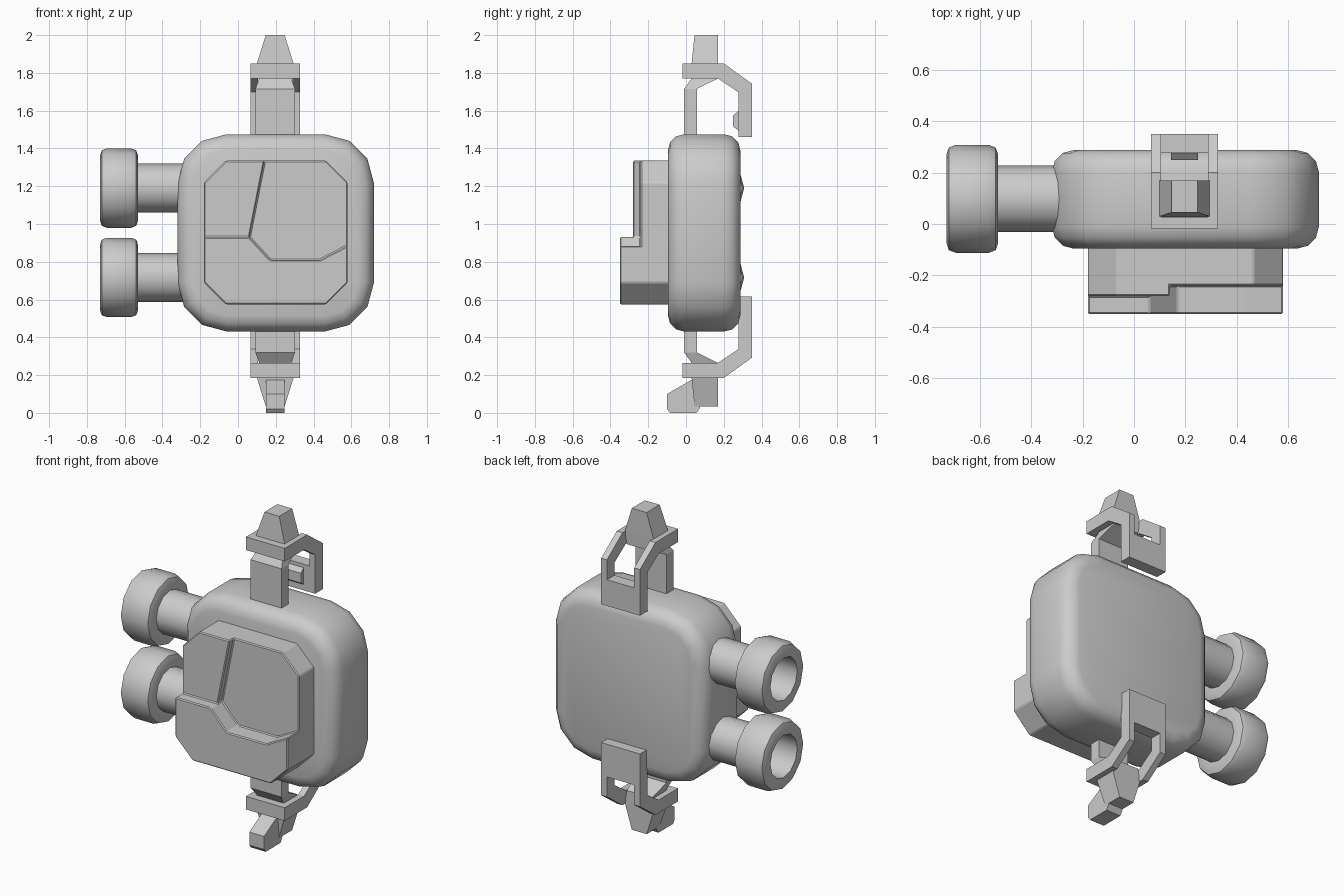
import bpy, bmesh
from math import sin, cos, pi, radians

if "Cube" in bpy.data.objects:
    bpy.data.objects.remove(bpy.data.objects["Cube"])

CX = 0.197          # centre line of body and clasps
MIRROR_Z = 2.035    # lower clasp = MIRROR_Z - z


def finish(bm, name, smooth=None):
    bmesh.ops.recalc_face_normals(bm, faces=bm.faces)
    me = bpy.data.meshes.new(name)
    bm.to_mesh(me)
    bm.free()
    ob = bpy.data.objects.new(name, me)
    bpy.context.collection.objects.link(ob)
    if smooth:
        activate(ob)
        bpy.ops.object.shade_smooth_by_angle(angle=radians(smooth))
    return ob


def activate(ob):
    bpy.ops.object.select_all(action='DESELECT')
    ob.select_set(True)
    bpy.context.view_layer.objects.active = ob


def skin(name, rings, smooth=None, caps=True):
    """Join closed rings of equal point count into a solid."""
    bm = bmesh.new()
    rows = [[bm.verts.new(p) for p in r] for r in rings]
    n = len(rows[0])
    for a, b in zip(rows, rows[1:]):
        for i in range(n):
            j = (i + 1) % n
            bm.faces.new((a[i], a[j], b[j], b[i]))
    if caps:
        bm.faces.new(rows[0])
        bm.faces.new(rows[-1])
    return finish(bm, name, smooth)


def prism_y(name, xz, y0, y1):
    return skin(name, [[(x, y, z) for x, z in xz] for y in (y0, y1)])


def prism_x(name, yz, x0, x1):
    return skin(name, [[(x, y, z) for y, z in yz] for x in (x0, x1)])


def apply_mods(ob):
    activate(ob)
    for m in list(ob.modifiers):
        bpy.ops.object.modifier_apply(modifier=m.name)


def cut(ob, cutter):
    cutter.hide_render = True
    m = ob.modifiers.new("cut", 'BOOLEAN')
    m.operation, m.object, m.solver = 'DIFFERENCE', cutter, 'EXACT'
    apply_mods(ob)
    bpy.data.objects.remove(cutter)


# Pillow-shaped body: rounded outline, soft front and back rims
def outline(inset):
    r, hx, hz, cz = 0.26, 0.52, 0.522, 0.953
    pts = []
    for q, (sx, sz) in enumerate(((1, 1), (-1, 1), (-1, -1), (1, -1))):
        for k in range(4):
            a = q * pi / 2 + k * pi / 6
            pts.append((CX + 0.003 + sx * (hx - r) + (r - inset) * cos(a),
                        cz + sz * (hz - r) + (r - inset) * sin(a)))
    return pts


rim = 0.085
steps = [(rim * (1 - sin(k * pi / 6)), rim * (1 - cos(k * pi / 6))) for k in range(4)]
levels = [(i, -0.096 + d) for i, d in steps] + [(i, 0.288 - d) for i, d in reversed(steps)]
skin("body", [[(x, y, z) for x, z in outline(i)] for i, y in levels], smooth=40)

# Stepped front panel carved from one octagonal block
octagon = [(-0.18, 0.69), (-0.065, 0.575), (0.465, 0.575), (0.58, 0.69),
           (0.58, 1.22), (0.465, 1.335), (-0.065, 1.335), (-0.18, 1.22)]
panel = prism_y("front_panel", octagon, -0.35, -0.05)
cut(panel, prism_y("right_recess", [(0.06, 0.93), (0.17, 0.81), (0.435, 0.81), (0.58, 0.885),
                                    (0.8, 1.0), (0.8, 1.6), (0.192, 1.6)], -0.5, -0.24))
cut(panel, prism_y("left_recess", [(-0.4, 0.93), (0.1, 0.93), (0.17, 1.2),
                                   (0.25, 1.6), (-0.4, 1.6)], -0.5, -0.281))
bev = panel.modifiers.new("soft_edges", 'BEVEL')
bev.width, bev.segments, bev.limit_method = 0.006, 1, 'ANGLE'
apply_mods(panel)

# Two side pipes with hollow round ends, lathed around x
lathe = [(-0.25, 0.13), (-0.53, 0.13), (-0.53, 0.175), (-0.539, 0.2), (-0.565, 0.21),
         (-0.695, 0.21), (-0.721, 0.2), (-0.73, 0.175), (-0.73, 0.13), (-0.55, 0.13)]
for name, cz in (("upper_pipe", 1.19), ("lower_pipe", 0.717)):
    skin(name, [[(x, 0.098 + r * cos(k * pi / 6), cz + r * sin(k * pi / 6))
                 for k in range(12)] for x, r in lathe], smooth=40)


# Clasps: a tongue with tapered tip, held by a windowed loop
def clasp(side, flip, tail):
    fz = (lambda z: MIRROR_Z - z) if flip else (lambda z: z)
    # (z, front y, back y, half width)
    loft = [(1.38, -0.01, 0.057, 0.105), (1.715, -0.01, 0.057, 0.105),
            (1.77, 0.03, 0.168, 0.085), (1.85, 0.03, 0.17, 0.097), (2.0, 0.045, 0.17, 0.05)]
    skin(side + "_tongue", [[(CX - w, a, fz(z)), (CX + w, a, fz(z)),
                             (CX + w, b, fz(z)), (CX - w, b, fz(z))] for z, a, b, w in loft])
    loop = [(-0.018, 1.77), (-0.018, 1.85), (0.2, 1.85), (0.35, 1.742), (0.35, tail),
            (0.277, tail), (0.277, 1.698), (0.17, 1.77)]
    ob = prism_x(side + "_loop", [(y, fz(z)) for y, z in loop], CX - 0.131, CX + 0.131)
    window = [(0.028, 1.62), (0.5, 1.62), (0.5, 1.95), (0.028, 1.95)]
    cut(ob, prism_x("window", [(y, fz(z)) for y, z in window], CX - 0.092, CX + 0.092))


clasp("upper", False, 1.46)
clasp("lower", True, 1.42)

# Catch inside the upper loop
prism_x("upper_catch", [(0.285, 1.49), (0.25, 1.515), (0.25, 1.575), (0.285, 1.605)],
        CX - 0.053, CX + 0.053)

# Forward-pointing foot under the lower clasp
prism_x("foot", [(-0.1, 0.1), (0.03, 0.175), (0.1, 0.175), (0.075, 0.03), (0.06, 0.004),
                 (0.055, 0.0), (-0.085, 0.0), (-0.1, 0.02)], CX - 0.05, CX + 0.05)
